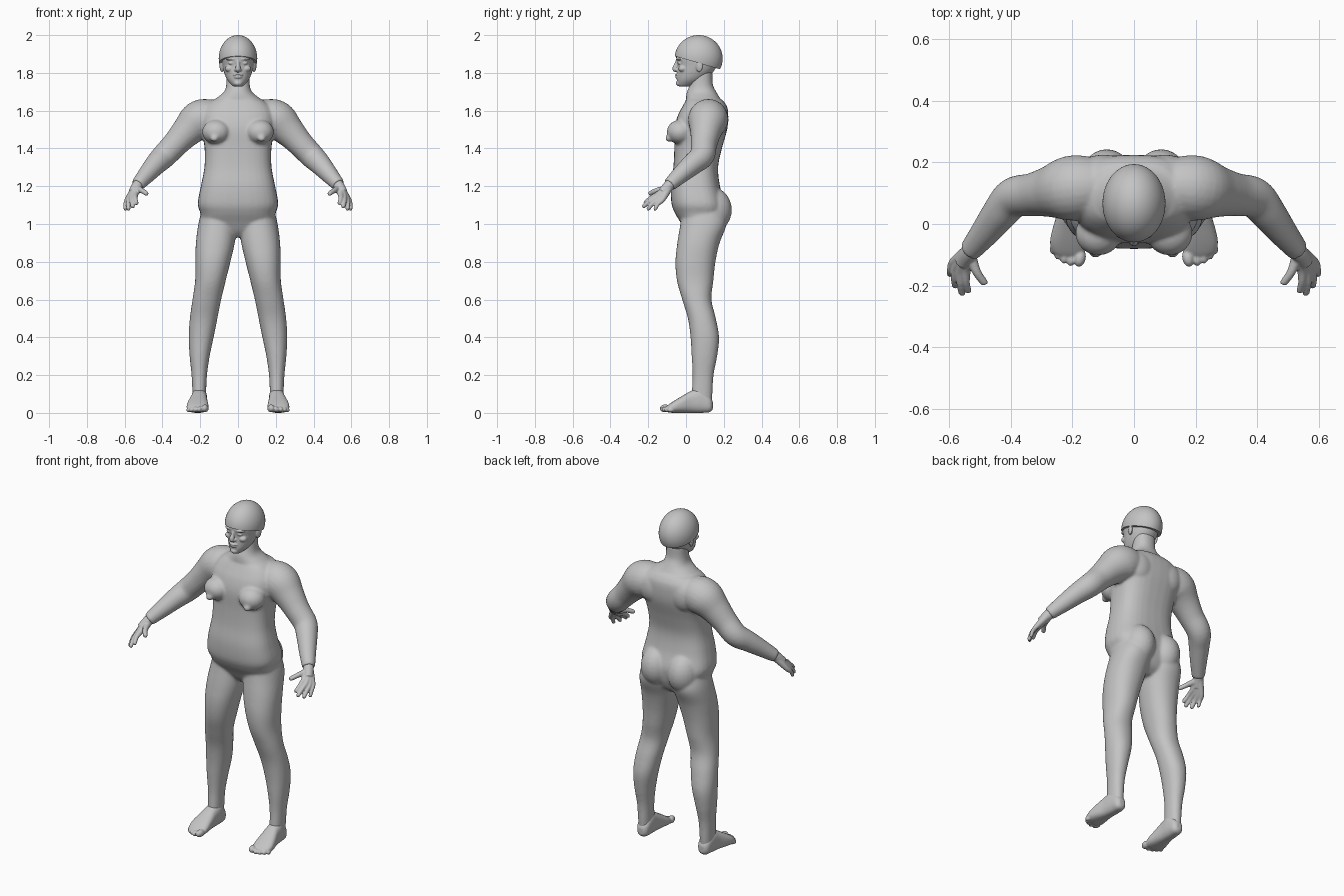
import bpy, bmesh, math
from mathutils import Vector, Matrix

skin = bpy.data.materials.new("plain_grey")
skin.diffuse_color = (0.55, 0.55, 0.55, 1)


def spline(keys, steps=5):
    """Catmull-Rom resampling of a list of equal-length tuples."""
    out = []
    for i in range(len(keys) - 1):
        quad = [keys[max(i - 1, 0)], keys[i], keys[i + 1], keys[min(i + 2, len(keys) - 1)]]
        for k in range(steps):
            t = k / steps
            out.append([0.5 * (2 * b + (c - a) * t + (2 * a - 5 * b + 4 * c - d) * t * t
                               + (3 * b - a - 3 * c + d) * t ** 3) for a, b, c, d in zip(*quad)])
    return out + [list(keys[-1])]


def skin_rings(bm, rings):
    loops = [[bm.verts.new(p) for p in r] for r in rings]
    n = len(loops[0])
    for a, b in zip(loops, loops[1:]):
        for i in range(n):
            bm.faces.new((a[i], a[(i + 1) % n], b[(i + 1) % n], b[i]))
    bm.faces.new(loops[0])
    bm.faces.new(loops[-1])


def oval(power, n=32):
    for i in range(n):
        c, s = math.cos(2 * math.pi * i / n), math.sin(2 * math.pi * i / n)
        yield (math.copysign(abs(c) ** (2 / power), c), math.copysign(abs(s) ** (2 / power), s))


def loft(bm, keys, side=1, axis="z", power=2.2):
    """Keys: position along axis, centre x, half width, low, high."""
    rings = []
    for t, cx, hw, lo, hi in spline(keys):
        ring = []
        for u, v in oval(power):
            x, w = side * (cx + hw * u), (lo + hi) / 2 + (hi - lo) / 2 * v
            ring.append((x, w, t) if axis == "z" else (x, t, w))
        rings.append(ring)
    skin_rings(bm, rings)


def tube(bm, keys, side=1):
    """Keys: x, y, z, radius along a limb."""
    pts = spline(keys)
    rings = []
    for i, p in enumerate(pts):
        d = Vector(pts[min(i + 1, len(pts) - 1)][:3]) - Vector(pts[max(i - 1, 0)][:3])
        q = d.to_track_quat("Z", "Y")
        ring = [Vector(p[:3]) + q @ Vector((p[3] * u, p[3] * v, 0)) for u, v in oval(2, 24)]
        rings.append([(side * v.x, v.y, v.z) for v in ring])
    skin_rings(bm, rings)


def ball(bm, centre, radii, side=1, turn=0):
    m = (Matrix.Translation((side * centre[0], centre[1], centre[2]))
         @ Matrix.Rotation(side * turn, 4, "Z") @ Matrix.Diagonal((*radii, 1)))
    bmesh.ops.create_uvsphere(bm, u_segments=24, v_segments=14, radius=1, matrix=m)


def finish(name, bm, voxel=None, smooth=0):
    bmesh.ops.recalc_face_normals(bm, faces=bm.faces)
    me = bpy.data.meshes.new(name)
    bm.to_mesh(me)
    bm.free()
    me.materials.append(skin)
    ob = bpy.data.objects.new(name, me)
    bpy.context.collection.objects.link(ob)
    for p in me.polygons:
        p.use_smooth = True
    if voxel:  # fuse overlapping volumes into one skin
        r = ob.modifiers.new("fuse", "REMESH")
        r.mode, r.voxel_size, r.use_smooth_shade = "VOXEL", voxel, True
        s = ob.modifiers.new("soften", "SMOOTH")
        s.factor, s.iterations = 0.5, smooth
    return ob


# Body: torso with neck, chest, seat, legs and arms
bm = bmesh.new()
loft(bm, [(0.93, 0, 0.05, 0.03, 0.13), (0.96, 0, 0.12, 0.0, 0.17), (1.01, 0, 0.185, -0.03, 0.195),
          (1.06, 0, 0.20, -0.06, 0.205), (1.11, 0, 0.213, -0.077, 0.205), (1.2, 0, 0.197, -0.08, 0.18),
          (1.3, 0, 0.178, -0.067, 0.17), (1.4, 0, 0.177, -0.062, 0.19), (1.5, 0, 0.192, -0.062, 0.218),
          (1.57, 0, 0.195, -0.045, 0.224), (1.62, 0, 0.175, -0.02, 0.218), (1.655, 0, 0.135, 0.0, 0.195)],
     power=2.7)
loft(bm, [(1.58, 0, 0.17, 0.0, 0.2), (1.64, 0, 0.15, 0.0, 0.195), (1.67, 0, 0.11, 0.0, 0.178),
          (1.70, 0, 0.074, 0.005, 0.16), (1.74, 0, 0.062, 0.02, 0.142), (1.81, 0, 0.06, 0.03, 0.14)])
for s in (1, -1):
    ball(bm, (0.115, -0.03, 1.487), (0.075, 0.072, 0.065), s)
    ball(bm, (0.125, -0.092, 1.453), (0.022, 0.018, 0.018), s)
    ball(bm, (0.088, 0.135, 1.075), (0.092, 0.108, 0.12), s)
    ball(bm, (0.1, 0.17, 1.55), (0.085, 0.055, 0.09), s)
    loft(bm, [(0.03, 0.205, 0.034, 0.03, 0.135), (0.1, 0.205, 0.036, 0.03, 0.14),
              (0.2, 0.205, 0.041, 0.035, 0.146), (0.3, 0.203, 0.053, 0.03, 0.165),
              (0.4, 0.195, 0.066, 0.024, 0.175), (0.5, 0.182, 0.073, 0.01, 0.158),
              (0.6, 0.165, 0.076, -0.02, 0.135), (0.7, 0.146, 0.081, -0.048, 0.145),
              (0.8, 0.133, 0.093, -0.056, 0.156), (0.9, 0.12, 0.103, -0.046, 0.178),
              (1.0, 0.108, 0.102, -0.03, 0.215), (1.08, 0.1, 0.09, -0.02, 0.2)], s)
    tube(bm, [(0.09, 0.12, 1.58, 0.075), (0.15, 0.12, 1.565, 0.1), (0.21, 0.115, 1.545, 0.105),
              (0.27, 0.105, 1.49, 0.084), (0.33, 0.095, 1.425, 0.07), (0.39, 0.085, 1.362, 0.066),
              (0.435, 0.035, 1.317, 0.058), (0.485, -0.03, 1.26, 0.047), (0.532, -0.088, 1.207, 0.036)], s)
finish("body", bm, 0.0075, 7)

# Hands: palm, four fingers and thumb
fingers = [((0.544, -0.145, 1.158), (0.537, -0.222, 1.107), 0.0125),
           ((0.560, -0.147, 1.147), (0.557, -0.230, 1.089), 0.0125),
           ((0.574, -0.138, 1.136), (0.580, -0.205, 1.076), 0.012),
           ((0.585, -0.124, 1.130), (0.597, -0.167, 1.074), 0.011),
           ((0.527, -0.113, 1.185), (0.482, -0.196, 1.160), 0.014)]
for s, label in ((1, "left"), (-1, "right")):
    bm = bmesh.new()
    for base, tip, r in fingers:
        b, t = Vector(base), Vector(tip)
        wrist = Vector((0.532, -0.085, 1.205)).lerp(b, 0.25)
        mid = b.lerp(t, 0.5) + Vector((0.004, -0.003, 0.004))
        tube(bm, [(*wrist, 0.022), (*b, r * 1.35), (*mid, r), (*b.lerp(t, 0.93), r * 0.85),
                  (*t, r * 0.4)], s)
    tube(bm, [(0.515, -0.068, 1.225, 0.029), (0.535, -0.093, 1.2, 0.029), (0.556, -0.125, 1.165, 0.026)], s)
    finish(label + "_hand", bm, 0.004, 3)

    # Feet: flat-soled foot and five toes
    bm = bmesh.new()
    loft(bm, [(0.142, 0.203, 0.016, 0.02, 0.06), (0.125, 0.203, 0.034, 0.004, 0.09),
              (0.08, 0.204, 0.041, 0, 0.13), (0.03, 0.207, 0.044, 0, 0.118),
              (-0.02, 0.212, 0.053, 0, 0.09), (-0.06, 0.214, 0.058, 0, 0.066),
              (-0.09, 0.212, 0.053, 0.002, 0.046), (-0.105, 0.208, 0.04, 0.008, 0.034)],
         s, "y", 2.5)
    for x, y, r in ((0.175, -0.110, 0.021), (0.203, -0.115, 0.0155), (0.225, -0.108, 0.015),
                    (0.245, -0.096, 0.014), (0.261, -0.080, 0.013)):
        ball(bm, (x, y, r + 0.003), (r * 0.9, r * 1.4, r), s, 0.2)
    finish(label + "_foot", bm, 0.0045, 3)

# Head: skull and jaw with facial features and ears
bm = bmesh.new()
loft(bm, [(1.727, 0, 0.02, -0.035, 0.01), (1.738, 0, 0.036, -0.045, 0.05), (1.765, 0, 0.058, -0.049, 0.10),
          (1.80, 0, 0.073, -0.048, 0.14), (1.84, 0, 0.082, -0.046, 0.165), (1.88, 0, 0.087, -0.052, 0.175),
          (1.92, 0, 0.083, -0.045, 0.172), (1.955, 0, 0.065, -0.01, 0.15), (1.975, 0, 0.03, 0.03, 0.1)],
     power=2.1)
tube(bm, [(0, -0.044, 1.868, 0.009), (0, -0.052, 1.845, 0.010), (0, -0.059, 1.822, 0.014),
          (0, -0.05, 1.808, 0.008)])
ball(bm, (0, -0.045, 1.789), (0.027, 0.014, 0.006))
ball(bm, (0, -0.044, 1.777), (0.023, 0.014, 0.007))
ball(bm, (0, -0.038, 1.745), (0.022, 0.016, 0.015))
for s in (1, -1):
    ball(bm, (0.013, -0.047, 1.816), (0.008, 0.011, 0.008), s)
    ball(bm, (0.035, -0.033, 1.852), (0.016, 0.012, 0.009), s)
    ball(bm, (0.036, -0.034, 1.873), (0.028, 0.016, 0.007), s, 0.25)
    ball(bm, (0.045, -0.018, 1.822), (0.024, 0.022, 0.018), s)
    ball(bm, (0.086, 0.07, 1.838), (0.010, 0.020, 0.034), s, -0.35)
finish("head", bm, 0.0035, 3)

# Hair cap: dome trimmed on a slope, lower at the back
bm = bmesh.new()
m = Matrix.Translation((0, 0.067, 1.876)) @ Matrix.Diagonal((0.102, 0.127, 0.124, 1))
bmesh.ops.create_uvsphere(bm, u_segments=48, v_segments=32, radius=1, matrix=m)
cut = bmesh.ops.bisect_plane(bm, geom=bm.verts[:] + bm.edges[:] + bm.faces[:], plane_co=(0, 0.05, 1.857),
                             plane_no=(0, -0.29, -1), clear_outer=True)
bmesh.ops.holes_fill(bm, edges=[e for e in bm.edges if e.is_boundary], sides=0)
cap = finish("hair_cap", bm)
bpy.context.view_layer.objects.active = cap
cap.select_set(True)
bpy.ops.object.shade_smooth_by_angle(angle=math.radians(40))
